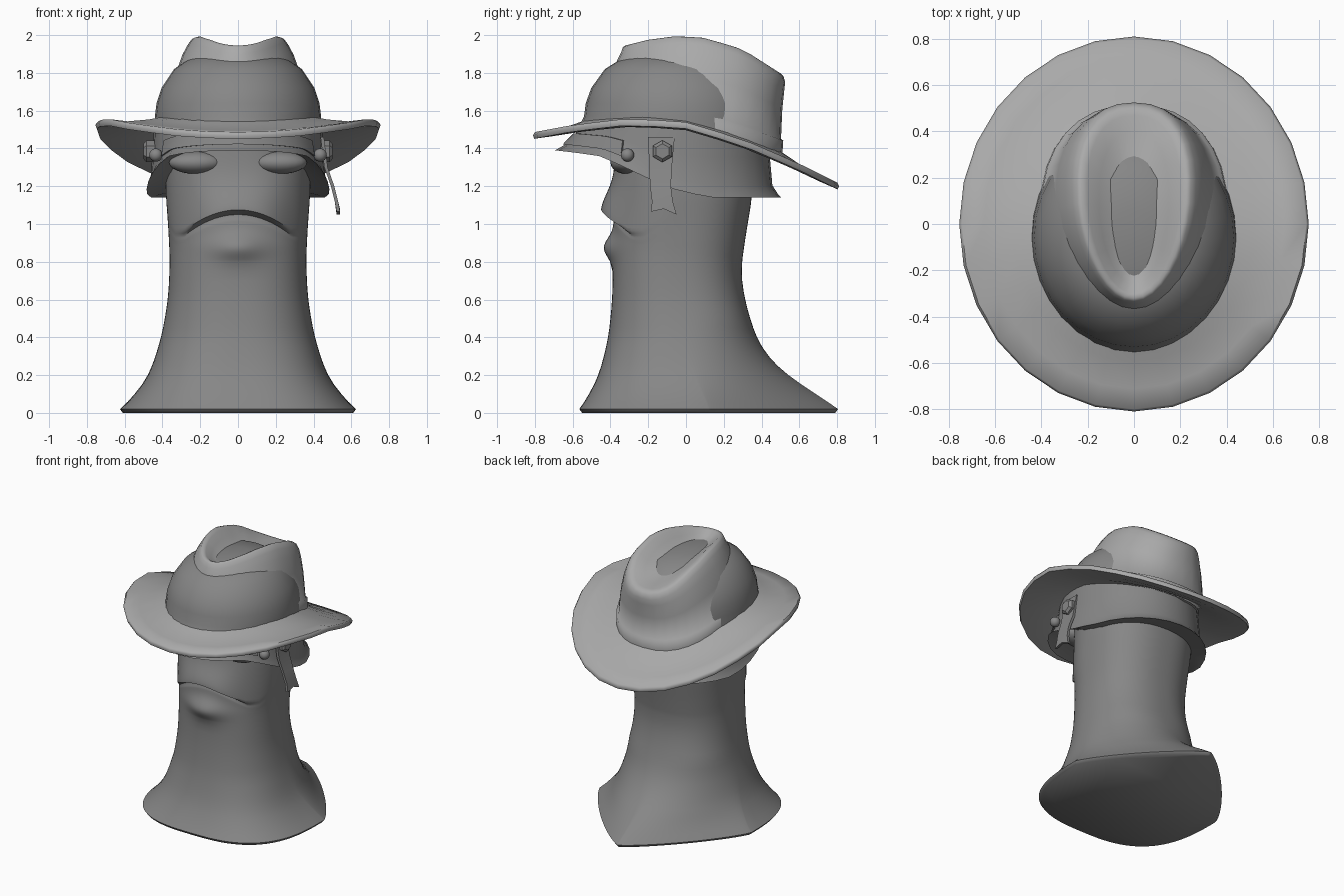
import bpy, bmesh, math
from math import sin, cos, pi, exp
from mathutils import Matrix

if "Cube" in bpy.data.objects:
    bpy.data.objects.remove(bpy.data.objects["Cube"])


def material(name, grey):
    m = bpy.data.materials.new(name)
    m.use_nodes = True
    col = (grey, grey, grey, 1)
    m.diffuse_color = col
    node = next(n for n in m.node_tree.nodes if n.type == 'BSDF_PRINCIPLED')
    node.inputs["Base Color"].default_value = col
    return m


HAT = material("light grey felt", 0.4)
BODY = material("mid grey", 0.24)


def lerp(table, v):
    """Straight-line interpolation in a short list of (position, value)."""
    if v <= table[0][0]:
        return table[0][1]
    for (a, p), (b, q) in zip(table, table[1:]):
        if v <= b:
            return p + (q - p) * (v - a) / (b - a)
    return table[-1][1]


def soft(table, v):
    """Interpolation with rounded corners, except at the very foot."""
    d = min(.07, max(0, v - .03))
    return sum(lerp(table, v + k * d) for k in (-1, -.5, 0, .5, 1)) / 5


def power_curve(v, p):
    return math.copysign(abs(v) ** (2 / p), v)


def finish(bm, name, mat, angle=45):
    bmesh.ops.recalc_face_normals(bm, faces=bm.faces[:])
    me = bpy.data.meshes.new(name)
    bm.to_mesh(me)
    bm.free()
    me.materials.append(mat)
    ob = bpy.data.objects.new(name, me)
    bpy.context.collection.objects.link(ob)
    bpy.ops.object.select_all(action='DESELECT')
    ob.select_set(True)
    bpy.context.view_layer.objects.active = ob
    bpy.ops.object.shade_smooth_by_angle(angle=math.radians(angle))


def loft(name, rings, mat, loop=False, angle=45):
    """Skin closed rings; cap the ends, or join last to first when loop."""
    bm = bmesh.new()
    vs = [[bm.verts.new(p) for p in r] for r in rings]
    pairs = list(zip(vs, vs[1:])) + ([(vs[-1], vs[0])] if loop else [])
    for a, b in pairs:
        for i in range(len(a)):
            j = (i + 1) % len(a)
            bm.faces.new((a[i], a[j], b[j], b[i]))
    if not loop:
        bm.faces.new(vs[0])
        bm.faces.new(vs[-1])
    finish(bm, name, mat, angle)


def angles(n):
    return [2 * pi * i / n - pi / 2 for i in range(n)]


# Head and neck: one rounded column, flared to a pointed tail at the base
HALF = [(0, .61), (.02, .625), (.1, .54), (.2, .47), (.4, .405), (.6, .37), (.8, .36),
        (1, .37), (1.2, .385), (1.4, .38)]
FRONT = [(0, -.55), (.02, -.565), (.1, -.51), (.2, -.46), (.4, -.41), (.6, -.39), (1.4, -.375)]
BACK = [(0, .79), (.02, .805), (.1, .69), (.2, .53), (.3, .43), (.4, .37), (.6, .31),
        (.75, .29), (.9, .31), (1.14, .35), (1.4, .36)]
BACK_POWER = [(0, 1.16), (.1, 1.3), (.3, 1.9), (.5, 2.35)]
MOUTH = 1.06


def face_relief(x, z):
    above = min(1, max(0, (z - MOUTH) / .025 + .5))
    lip = .07 * above * exp(-((z - MOUTH) / .14) ** 2 - (x / .27) ** 4)
    chin = .05 * exp(-(x / .13) ** 2 - ((z - .875) / .07) ** 2)
    crease = .015 * exp(-((z - MOUTH + .01) / .015) ** 2 - (x / .27) ** 6)
    return lip + chin - crease


def head_ring(z):
    w, f, b = soft(HALF, z), soft(FRONT, z), soft(BACK, z)
    front_power = 2.35 + .5 * max(0, 1 - z / .4)
    ring = []
    for a in angles(96):
        c, s = cos(a), sin(a)
        p = front_power if s < 0 else lerp(BACK_POWER, z)
        x = w * power_curve(c, p)
        y = (f + b) / 2 + (b - f) / 2 * power_curve(s, p)
        sag = 0
        if s < 0:
            y -= face_relief(x, z)
            # rows bend down at the sides so that the mouth frowns
            sag = 1.4 * min(x * x, .08) * min(1, -s * 2) * exp(-((z - MOUTH) / .13) ** 2)
        ring.append((x, y, z - sag))
    return ring


levels = [0, .02, .06] + [.1 + .05 * i for i in range(14)]
levels += [.8 + .0125 * i for i in range(49)]
loft("head_and_neck", [head_ring(z) for z in levels], BODY, angle=60)


def ellipsoid(name, centre, size):
    bm = bmesh.new()
    mat = Matrix.Translation(centre) @ Matrix.Diagonal((*size, 1))
    bmesh.ops.create_uvsphere(bm, u_segments=20, v_segments=12, radius=1, matrix=mat)
    finish(bm, name, BODY)


# Helmet: dome above, skirt below with a flared edge and front peak
RX, RY, CY, SEAM = .44, .48, -.06, 1.57
SKIRT = [(0, 0), (.5, .03), (.85, .05), (1, .1)]
PEAK = [(0, 0), (.5, .06), (.85, .17), (1, .22)]
EDGE = [(-.54, 1.39), (-.4, 1.36), (-.25, 1.275), (-.1, 1.195), (.1, 1.14)]


def helmet_point(a, f, grow=0):
    """Point on the skirt, f = 0 at the dome seam and 1 at the edge."""
    edge = lerp(EDGE, CY + RY * sin(a))
    s = 1 + lerp(SKIRT, f) + lerp(PEAK, f) * max(0, -sin(a)) ** 3 + grow
    s += (.02 * min(1, 2 * f) + .055 * f ** 12) * max(0, sin(a))
    return (RX * s * cos(a), CY + RY * s * sin(a), SEAM + (edge - SEAM) * f)


def helmet_inner(a, scale, lift):
    x, y, z = helmet_point(a, 1)
    return (x * scale, CY + (y - CY) * scale, z + lift)


AN = angles(32)
rings = [[helmet_inner(a, .6, .05) for a in AN], [helmet_inner(a, .95, .01) for a in AN]]
rings += [[helmet_point(a, f) for a in AN] for f in (1, .96, .85, .5, 0)]
for s, z in [(.98, 1.64), (.92, 1.72), (.77, 1.82), (.57, 1.88), (.25, 1.905), (.05, 1.91)]:
    rings.append([(RX * s * cos(a), CY + RY * s * sin(a), z) for a in AN])
loft("helmet", rings, BODY)

# Brow band wrapped round the helmet front
rings = []
for i in range(25):
    a = -pi / 2 + (i - 12) / 12 * 1.0
    rings.append([helmet_point(a, f, g) for f, g in ((.5, .025), (.82, .025), (.82, -.02), (.5, -.02))])
loft("brow_band", rings, BODY)

# Eyes, hinge studs and hexagonal bolts, on both sides
for side, label in ((1, "left"), (-1, "right")):
    ellipsoid(label + "_eye", (side * .22, -.315, 1.325), (.145, .085, .06))
    ellipsoid(label + "_stud", (side * .435, -.31, 1.365), (.035, .035, .035))
    bolt = [[(side * x, -.125 + r * cos(a), 1.385 + r * sin(a)) for a in angles(6)]
            for x, r in ((.43, .058), (.485, .058), (.5, .04))]
    loft(label + "_bolt", bolt, BODY, angle=20)

# Hanging chin strap with a forked end
rings = []
for z, x, y0, y1, fork in [(1.46, .455, -.2, -.06, 0), (1.3, .475, -.195, -.075, 0),
                           (1.2, .51, -.19, -.08, 0), (1.12, .53, -.18, -.07, 0),
                           (1.05, .54, -.185, -.05, .03)]:
    ym = (y0 + y1) / 2
    out = [(x, y0, z + fork / 2), (x, ym, z + fork), (x, y1, z)]
    rings.append(out + [(p[0] - .018, p[1], p[2]) for p in reversed(out)])
loft("chin_strap", rings, BODY, angle=30)

# Hat brim: dips at the front and slopes down to the back
RIM_Z = [(-.81, 1.475), (-.6, 1.515), (-.3, 1.55), (0, 1.53), (.3, 1.44), (.6, 1.31), (.81, 1.205)]
BASE_Z = [(-.54, 1.57), (-.2, 1.575), (0, 1.55), (.25, 1.48), (.52, 1.385)]


def brim_point(a, t, dz):
    xi, yi = .40 * cos(a), .48 * sin(a)
    xo, yo = .755 * cos(a), .81 * sin(a)
    zi, zo = lerp(BASE_Z, yi), lerp(RIM_Z, yo)
    return (xi + (xo - xi) * t, yi + (yo - yi) * t,
            zi + (zo - zi) * t - .012 * sin(pi * t) + dz)


section = [(0, 0), (.35, 0), (.7, 0), (.97, .01), (1, -.005), (.98, -.025), (.7, -.03), (.35, -.03), (0, -.03)]
loft("hat_brim", [[brim_point(a, t, dz) for t, dz in section] for a in angles(28)], HAT, loop=True, angle=60)

# Hat crown: low band at the foot, leaning walls, rolled rim and a sunken top
TOP_Z = [(-.34, 1.94), (-.2, 1.975), (-.05, 1.995), (.1, 1.985), (.3, 1.925), (.52, 1.785)]


def crown_ring(rx, y0, y1, z_rule, egg=0.0):
    """Oval ring, fuller at the back and narrowed at the front by egg."""
    ring = []
    for a in angles(32):
        p = 2.3 if sin(a) > 0 else 2
        c, s = power_curve(cos(a), p), power_curve(sin(a), p)
        y = (y0 + y1) / 2 + (y1 - y0) / 2 * s
        ring.append((rx * c * (1 + egg * s), y, z_rule(y)))
    return ring


def foot(dz):
    return lambda y: lerp(BASE_Z, y) + dz


def wall(t):
    return lambda y: lerp(BASE_Z, y) * (1 - t) + lerp(TOP_Z, y) * t


def top(dz):
    return lambda y: lerp(TOP_Z, y) + dz


rings = [crown_ring(.405, -.42, .51, foot(-.02)),
         crown_ring(.4, -.42, .515, foot(.055)),
         crown_ring(.388, -.41, .503, foot(.06)),
         crown_ring(.335, -.38, .51, wall(.55), .08),
         crown_ring(.295, -.365, .52, wall(.8), .1),
         crown_ring(.265, -.345, .525, top(-.035), .12),
         crown_ring(.243, -.335, .517, top(-.006), .12),
         crown_ring(.225, -.32, .50, top(0), .12),
         crown_ring(.2, -.30, .47, top(-.012), .12),
         crown_ring(.15, -.26, .40, top(-.05), .08),
         crown_ring(.09, -.20, .28, lambda y: 1.902 - .6 * (y + .06) ** 2),
         crown_ring(.03, -.07, .15, lambda y: 1.87 - .1 * y)]
loft("hat_crown", rings, HAT, angle=80)
